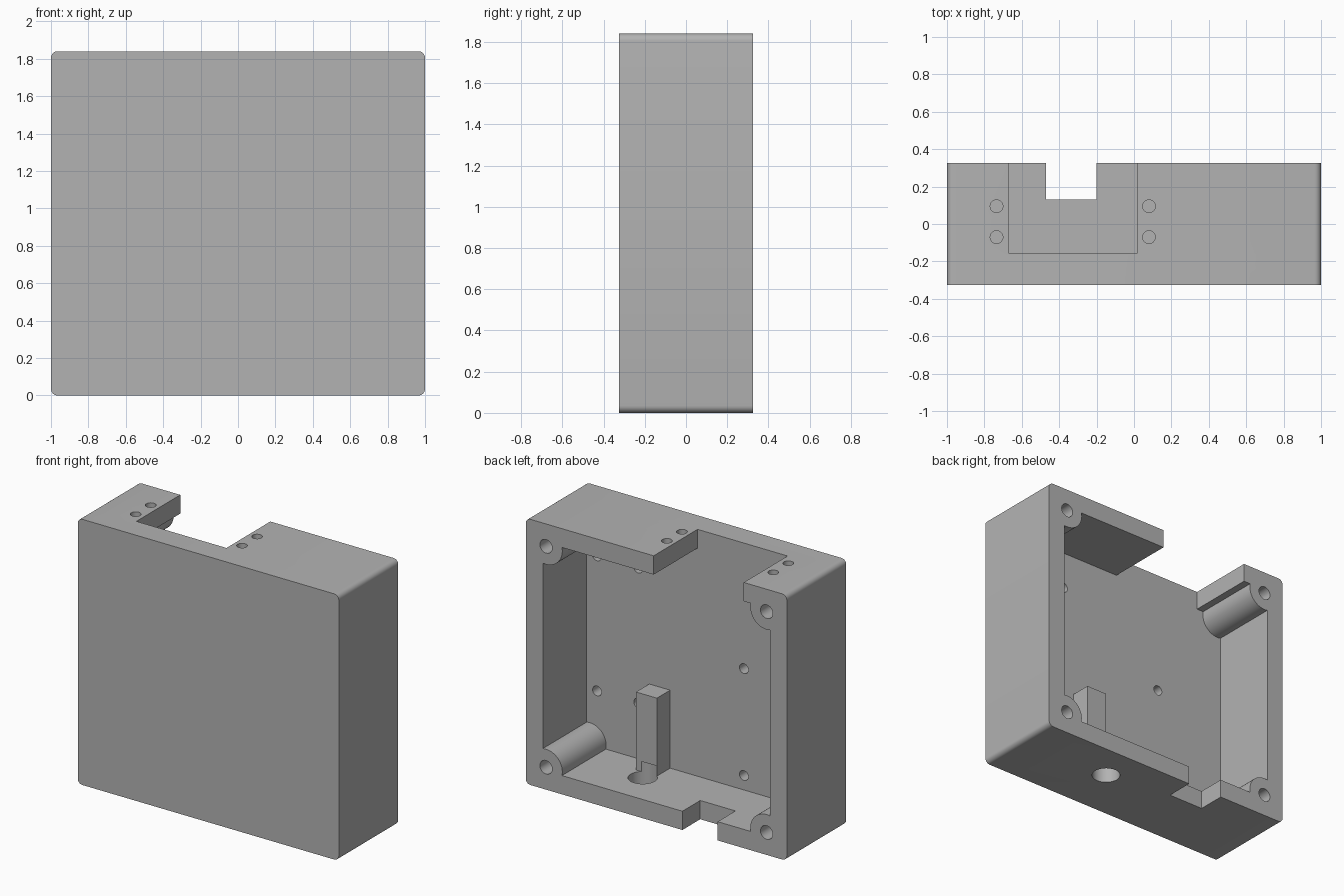
import bpy
import math
from mathutils import Matrix, Vector

if "Cube" in bpy.data.objects:
    bpy.data.objects.remove(bpy.data.objects["Cube"], do_unlink=True)

# Overall sizes
WIDTH, DEPTH, HEIGHT = 2.0, 0.65, 1.84
BACK = DEPTH / 2
WALL = 0.13
PANEL_Y = -0.155          # inner face of the front panel
SCREW_INSET = 0.155       # corner screw distance from the outer edges

grey = bpy.data.materials.new("plain_grey")
grey.use_nodes = True
colour = (0.45, 0.45, 0.45, 1)
grey.diffuse_color = colour
grey.node_tree.nodes["Principled BSDF"].inputs["Base Color"].default_value = colour


def activate(obj):
    bpy.ops.object.select_all(action="DESELECT")
    obj.select_set(True)
    bpy.context.view_layer.objects.active = obj


def box(name, low, high):
    low, high = Vector(low), Vector(high)
    bpy.ops.mesh.primitive_cube_add(size=1)
    obj = bpy.context.object
    obj.name = name
    size = high - low
    obj.data.transform(Matrix.Translation((low + high) / 2) @ Matrix.Diagonal((*size, 1)))
    return obj


def rod(name, axis, start, length, radius, sides=32):
    """Cylinder that runs from start along +y or +z."""
    bpy.ops.mesh.primitive_cylinder_add(vertices=sides, radius=radius, depth=length)
    obj = bpy.context.object
    obj.name = name
    turn = Matrix.Rotation(-math.pi / 2, 4, "X") if axis == "y" else Matrix.Identity(4)
    obj.data.transform(Matrix.Translation(start) @ turn @ Matrix.Translation((0, 0, length / 2)))
    return obj


def cut(target, cutter):
    cutter.hide_render = True
    activate(target)
    mod = target.modifiers.new("cut", "BOOLEAN")
    mod.operation = "DIFFERENCE"
    mod.solver = "EXACT"
    mod.object = cutter
    bpy.ops.object.modifier_apply(modifier=mod.name)
    bpy.data.objects.remove(cutter, do_unlink=True)


# Outer block with its four front-to-back edges rounded
case = box("enclosure_case", (-WIDTH / 2, -BACK, 0), (WIDTH / 2, BACK, HEIGHT))
weights = case.data.attributes.new("bevel_weight_edge", "FLOAT", "EDGE")
for edge in case.data.edges:
    a, b = (case.data.vertices[i].co for i in edge.vertices)
    weights.data[edge.index].value = float(abs(a.y - b.y) > 0.1)
activate(case)
bevel = case.modifiers.new("round", "BEVEL")
bevel.limit_method = "WEIGHT"
bevel.width = 0.035
bevel.segments = 6
bpy.ops.object.modifier_apply(modifier=bevel.name)

# Cavity, leaving the corner screw bosses and the inner post standing
corners = [(sx * (WIDTH / 2 - SCREW_INSET), z)
           for sx in (-1, 1) for z in (SCREW_INSET, HEIGHT - SCREW_INSET)]
cavity = box("cavity", (-WIDTH / 2 + WALL, PANEL_Y, WALL),
             (WIDTH / 2 - WALL, BACK + 0.1, HEIGHT - WALL))
for x, z in corners:
    cut(cavity, rod("boss", "y", (x, PANEL_Y - 0.1, z), 0.8, 0.125, 48))
cut(cavity, box("post", (0.23, PANEL_Y - 0.1, 0), (0.39, -0.01, 0.67)))
cut(case, cavity)

# Openings in the top and bottom walls
cut(case, box("top_opening", (-0.67, PANEL_Y, 1.66), (0.02, 0.5, 2)))
cut(case, box("bottom_opening", (-0.47, 0.13, -0.1), (-0.2, 0.5, 0.2)))
cut(case, rod("cable_hole", "z", (0.29, 0.06, -0.1), 0.3, 0.092, 48))

# Corner screw holes
for x, z in corners:
    cut(case, rod("screw_hole", "y", (x, 0.0, z), 0.5, 0.047))

# Blind holes in the front panel
panel_holes = [(x, z) for x in (0.474, 0.79) for z in (0.515, 1.45)]
panel_holes += [(-0.335, z) for z in (0.23, 0.97)]
for x, z in panel_holes:
    cut(case, rod("panel_hole", "y", (x, PANEL_Y - 0.1, z), 0.15, 0.034))

# Blind holes in the top beside the opening
for x in (-0.735, 0.08):
    for y in (-0.07, 0.095):
        cut(case, rod("top_hole", "z", (x, y, HEIGHT - 0.09), 0.2, 0.034))

case.data.materials.clear()
case.data.materials.append(grey)
for face in case.data.polygons:
    face.material_index = 0
activate(case)
bpy.ops.object.shade_smooth_by_angle(angle=math.radians(30))
